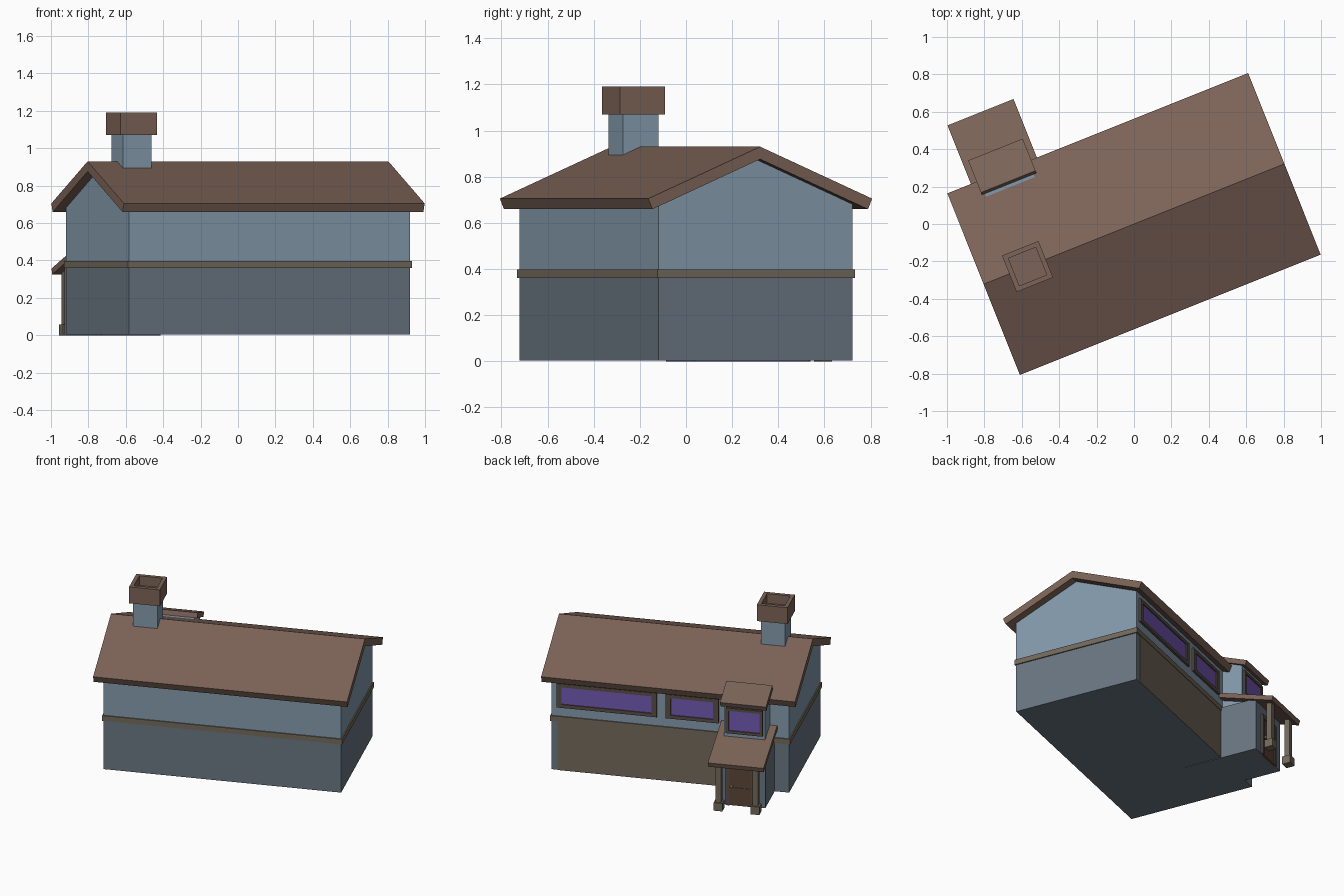
import bpy, bmesh, math
from mathutils import Matrix

if "Cube" in bpy.data.objects:
    bpy.data.objects.remove(bpy.data.objects["Cube"])

# whole house is turned about z; parts are built in local axes (u along ridge, v to the back)
TURN = Matrix.Rotation(math.radians(21.8), 4, 'Z')


def material(name, rgb):
    m = bpy.data.materials.new(name)
    m.diffuse_color = (*rgb, 1)
    m.use_nodes = True
    m.node_tree.nodes["Principled BSDF"].inputs["Base Color"].default_value = m.diffuse_color
    return m


ROOF = material("roof_brown", (0.20, 0.125, 0.095))
UPPER = material("upper_wall_blue", (0.23, 0.32, 0.41))
LOWER = material("lower_wall_slate", (0.14, 0.18, 0.22))
TRIM = material("trim_taupe", (0.17, 0.14, 0.105))
FRAME = material("frame_brown", (0.10, 0.075, 0.06))
DOOR = material("door_brown", (0.11, 0.06, 0.04))
GLASS = material("glass_purple", (0.17, 0.10, 0.45))
BRASS = material("brass", (0.7, 0.5, 0.08))


def finish(name, bm, mat):
    bmesh.ops.recalc_face_normals(bm, faces=bm.faces)
    bm.transform(TURN)
    me = bpy.data.meshes.new(name)
    bm.to_mesh(me)
    bm.free()
    me.materials.append(mat)
    ob = bpy.data.objects.new(name, me)
    bpy.context.collection.objects.link(ob)
    return ob


def prism(name, profile, u0, u1, mat):
    """Extrude a (v, z) profile from u0 to u1."""
    bm = bmesh.new()
    face = bm.faces.new([bm.verts.new((u0, v, z)) for v, z in profile])
    ext = bmesh.ops.extrude_face_region(bm, geom=[face])["geom"]
    bmesh.ops.translate(bm, vec=(u1 - u0, 0, 0),
                        verts=[e for e in ext if isinstance(e, bmesh.types.BMVert)])
    return finish(name, bm, mat)


def box(name, u0, u1, v0, v1, z0, z1, mat):
    return prism(name, [(v0, z0), (v1, z0), (v1, z1), (v0, z1)], u0, u1, mat)


def ring(name, u, v, half, inner, z0, z1, floor, mat):
    """Square block with a recess in its top."""
    bm = bmesh.new()
    bmesh.ops.create_cube(bm, size=1, matrix=Matrix.Translation((u, v, (z0 + z1) / 2))
                          @ Matrix.Diagonal((2 * half, 2 * half, z1 - z0, 1)))
    bm.normal_update()
    top = [f for f in bm.faces if f.normal.z > 0.9]
    bmesh.ops.inset_region(bm, faces=top, thickness=half - inner)
    ext = bmesh.ops.extrude_face_region(bm, geom=top)["geom"]
    bmesh.ops.delete(bm, geom=top, context='FACES_ONLY')
    for e in ext:
        if isinstance(e, bmesh.types.BMVert):
            e.co.z = floor
    return finish(name, bm, mat)


def window(name, u0, u1, v, z0, z1, side=0.035, edge=0.025):
    """Four frame bars and a pane on a back-facing wall at v."""
    a, b = v - 0.01, v + 0.014
    box(name + "_sill", u0, u1, a, b, z0, z0 + edge, FRAME)
    box(name + "_head", u0, u1, a, b, z1 - edge, z1, FRAME)
    box(name + "_jamb_a", u0, u0 + side, a, b, z0 + edge, z1 - edge, FRAME)
    box(name + "_jamb_b", u1 - side, u1, a, b, z0 + edge, z1 - edge, FRAME)
    box(name + "_glass", u0 + side, u1 - side, a, v + 0.006, z0 + edge, z1 - edge, GLASS)


# main walls and belt course
box("lower_walls", -0.81, 0.81, -0.453, 0.453, 0.003, 0.38, LOWER)
prism("upper_walls", [(-0.453, 0.38), (0.453, 0.38), (0.453, 0.685), (0, 0.88), (-0.453, 0.685)],
      -0.81, 0.81, UPPER)
box("belt_course", -0.818, 0.818, -0.461, 0.461, 0.36, 0.398, TRIM)
box("back_panel", -0.38, 0.77, 0.44, 0.458, 0.003, 0.36, TRIM)

# main gable roof
prism("main_roof", [(0, 0.93), (0.5225, 0.705), (0.503, 0.659), (0, 0.876),
                    (-0.503, 0.659), (-0.5225, 0.705)], -0.866, 0.866, ROOF)

# chimney
box("chimney_shaft", -0.696, -0.53, -0.083, 0.083, 0.80, 1.08, UPPER)
ring("chimney_cap", -0.613, 0, 0.105, 0.068, 1.07, 1.19, 1.12, ROOF)

# back windows
window("long_window", 0.09, 0.775, 0.453, 0.465, 0.64)
window("short_window", -0.33, 0.03, 0.453, 0.465, 0.64)

# entrance bay
C = -0.54
box("entry_lower_walls", C - 0.17, C + 0.17, 0.19, 0.72, 0, 0.385, LOWER)
prism("entry_upper_walls", [(0.30, 0.36), (0.60, 0.36), (0.60, 0.69), (0.47, 0.745), (0.30, 0.745)],
      C - 0.14, C + 0.14, UPPER)
window("entry_window", C - 0.125, C + 0.125, 0.60, 0.47, 0.655, 0.02, 0.02)
prism("entry_roof", [(0.46, 0.78), (0.645, 0.705), (0.632, 0.672), (0.447, 0.747)],
      C - 0.157, C + 0.157, ROOF)

# porch roof and posts
prism("porch_roof", [(0.46, 0.488), (0.86, 0.357), (0.85, 0.325), (0.45, 0.456)],
      C - 0.19, C + 0.19, ROOF)
for side, s in (("left", -1), ("right", 1)):
    u = C + s * 0.126
    box("porch_post_" + side, u - 0.019, u + 0.019, 0.787, 0.825, 0.05, 0.345, TRIM)
    box("post_base_" + side, u - 0.03, u + 0.03, 0.776, 0.836, 0, 0.058, TRIM)

# door
for s in (-1, 1):
    u = C + s * 0.085
    box("door_jamb", u - 0.012, u + 0.012, 0.71, 0.733, 0, 0.30, FRAME)
box("door_head", C - 0.073, C + 0.073, 0.71, 0.733, 0.275, 0.30, FRAME)
for z0, z1 in ((0, 0.13), (0.136, 0.275)):
    box("door_panel", C - 0.073, C + 0.073, 0.71, 0.726, z0, z1, DOOR)
bm = bmesh.new()
bmesh.ops.create_icosphere(bm, subdivisions=1, radius=0.011,
                           matrix=Matrix.Translation((C + 0.058, 0.735, 0.14)))
finish("door_knob", bm, BRASS)
